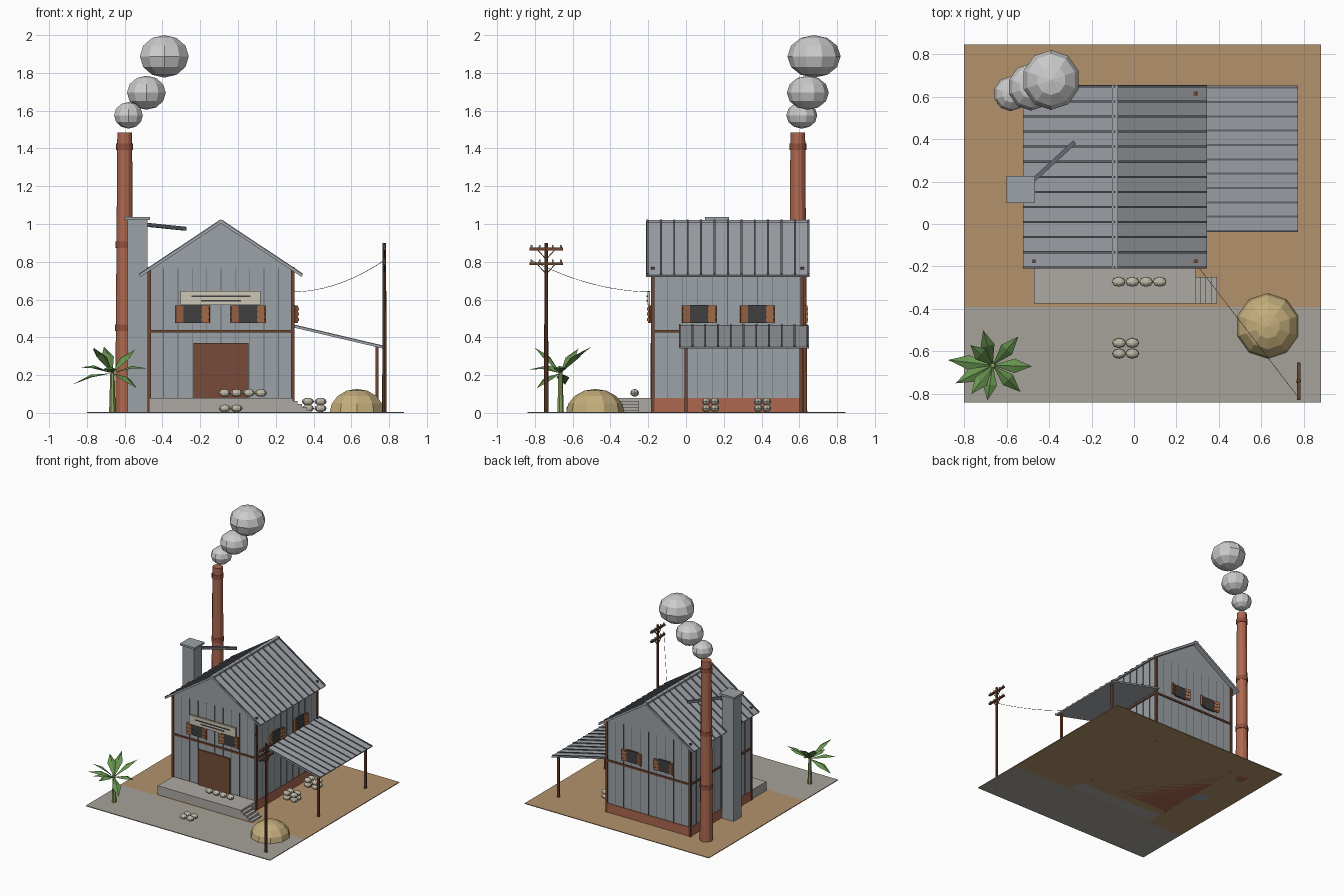
import bpy, bmesh, math
from mathutils import Matrix, Vector

if "Cube" in bpy.data.objects:
    bpy.data.objects.remove(bpy.data.objects["Cube"])

COL = dict(metal=(.33, .36, .38), roof=(.36, .38, .41), rib=(.13, .14, .16), wood=(.16, .06, .03),
           door=(.18, .07, .04), shutter=(.36, .14, .06), brick=(.42, .14, .08), band=(.28, .08, .05),
           dirt=(.45, .29, .15), stone=(.42, .40, .37), pave=(.38, .36, .32), pane=(.05, .05, .05),
           sign=(.62, .57, .47), hay=(.55, .42, .20), sack=(.52, .48, .38), smoke=(.55, .54, .53),
           leaf=(.14, .30, .08), stem=(.26, .36, .12), wire=(.05, .05, .05))
MATS = {}
for key, c in COL.items():
    MATS[key] = bpy.data.materials.new(key)
    MATS[key].diffuse_color = (*c, 1)


class Part:
    """One named object collecting several simple solids."""
    def __init__(self, name, mat):
        self.name, self.mat, self.bm = name, mat, bmesh.new()

    def box(self, lo, hi, m=Matrix()):
        lo, hi = Vector(lo), Vector(hi)
        bmesh.ops.create_cube(self.bm, size=1, matrix=m @ Matrix.Translation((lo + hi) / 2) @ Matrix.Diagonal((*(hi - lo), 1)))
        return self

    def beam(self, p, q, w, h):
        p, q = Vector(p), Vector(q)
        d = (q - p).normalized()
        s = d.cross((0, 0, 1)) if abs(d.z) < .99 else Vector((1, 0, 0))
        s.normalize()
        m = Matrix((d, s, d.cross(s))).transposed().to_4x4()
        bmesh.ops.create_cube(self.bm, size=1, matrix=Matrix.Translation((p + q) / 2) @ m @ Matrix.Diagonal(((q - p).length, w, h, 1)))
        return self

    def tube(self, x, y, z0, z1, r0, r1, n=12):
        bmesh.ops.create_cone(self.bm, cap_ends=True, segments=n, radius1=r0, radius2=r1, depth=z1 - z0,
                              matrix=Matrix.Translation((x, y, (z0 + z1) / 2)))
        return self

    def ball(self, c, r, u=10, v=6):
        bmesh.ops.create_uvsphere(self.bm, u_segments=u, v_segments=v, radius=1,
                                  matrix=Matrix.Translation(c) @ Matrix.Diagonal((*r, 1)))
        return self

    def prism(self, pts, y0, y1):
        f = self.bm.faces.new([self.bm.verts.new((x, y0, z)) for x, z in pts])
        g = bmesh.ops.extrude_face_region(self.bm, geom=[f])['geom']
        bmesh.ops.translate(self.bm, vec=(0, y1 - y0, 0), verts=[v for v in g if isinstance(v, bmesh.types.BMVert)])
        return self

    def done(self):
        bmesh.ops.recalc_face_normals(self.bm, faces=self.bm.faces)
        me = bpy.data.meshes.new(self.name)
        self.bm.to_mesh(me)
        me.materials.append(MATS[self.mat])
        ob = bpy.data.objects.new(self.name, me)
        bpy.context.collection.objects.link(ob)


X0, X1, Y0, Y1, XM = -.47, .29, -.175, .615, -.09
SL = .663
top = lambda x: 1.008 - SL * abs(x - XM)     # underside of the roof

# ground
Part('dirt_yard', 'dirt').box((-.8, -.39, 0), (.88, .845, .006)).done()
Part('paved_road', 'pave').box((-.8, -.84, 0), (.88, -.39, .006)).done()

# building body
Part('brick_base', 'brick').box((X0 - .005, Y0 - .005, 0), (X1 + .005, Y1 + .005, .08)).done()
Part('walls', 'metal').prism([(X0, .08), (X1, .08), (X1, top(X1)), (XM, top(XM)), (X0, top(X0))], Y0, Y1).done()

# sheet seams on the walls
seams = Part('wall_seams', 'rib')
for i in range(1, 10):
    x = X0 + (X1 - X0) * i / 10
    y = Y0 + (Y1 - Y0) * i / 10
    for yy in (Y0, Y1):
        seams.box((x - .002, yy - .003, .08), (x + .002, yy + .003, .765))
    for xx in (X0, X1):
        seams.box((xx - .003, y - .002, .08), (xx + .003, y + .002, .755))
seams.done()

# timber frame
frame = Part('timber_frame', 'wood')
for x in (X0, X1):
    for y in (Y0, Y1):
        frame.box((x - .009, y - .009, .0), (x + .009, y + .009, .772))
    frame.box((x - .008, Y0, .425), (x + .008, Y1, .44))
for y in (Y0, Y1):
    frame.box((X0, y - .008, .425), (X1, y + .008, .44))
frame.done()

# main roof with ribs, edge trim and ridge cap
roof, ribs = Part('main_roof', 'roof'), Part('main_roof_ribs', 'rib')
for s in (-1, 1):
    a, b = Vector((XM, 0, 1.01)), Vector((XM + s * .43, 0, 1.01 - SL * .43))
    mid = Vector((0, .222, 0))
    roof.beam(a + mid, b + mid, .865, .012)
    for i in range(13):
        off = Vector((0, -.204 + .071 * i, .008))
        ribs.beam(a + off, b + off, .01, .012)
roof.box((XM - .014, -.21, 1.008), (XM + .014, .655, 1.022)).done()
ribs.done()

# lean-to roof and posts
a, b = Vector((X1, 0, .458)), Vector((.77, 0, .345))
mid = Vector((0, .307, 0))
Part('lean_to_roof', 'roof').beam(a + mid, b + mid, .69, .01).done()
ribs = Part('lean_to_ribs', 'rib')
for i in range(11):
    off = Vector((0, -.033 + .0675 * i, .006))
    ribs.beam(a + off, b + off, .009, .01)
ribs.done()
posts = Part('lean_to_posts', 'wood')
for y in (0, .61):
    posts.box((.728, y - .008, 0), (.744, y + .008, .35))
posts.done()

# front platform, steps, door and sign board
Part('platform', 'stone').box((X0, -.375, 0), (X1, Y0, .08)).done()
steps = Part('steps', 'stone')
for i in range(4):
    steps.box((X1 + .025 * i, -.375, 0), (X1 + .025 * (i + 1), -.25, .064 - .016 * i))
steps.done()
Part('door', 'door').box((-.235, Y0 - .012, .08), (.055, Y0, .37)).done()
Part('sign_board', 'sign').box((-.305, Y0 - .03, .57), (.12, Y0 - .015, .645)).done()
Part('sign_stripes', 'wire').box((-.245, Y0 - .033, .613), (.065, Y0 - .03, .621)) \
    .box((-.195, Y0 - .033, .59), (.015, Y0 - .03, .598)).done()

# shuttered windows on three sides
panes, shutters = Part('window_panes', 'pane'), Part('window_shutters', 'shutter')
for x, y, ang in ((-.24, Y0, 0), (.053, Y0, 0), (X1, .07, 90), (X1, .377, 90), (-.24, Y1, 180), (.053, Y1, 180)):
    m = Matrix.Translation((x, y, .523)) @ Matrix.Rotation(math.radians(ang), 4, 'Z')
    panes.box((-.05, -.012, -.048), (.05, .004, .048), m)
    for s in (-1, 1):
        h = m @ Matrix.Translation((s * .051, -.008, 0)) @ Matrix.Rotation(-s * math.radians(20), 4, 'Z')
        e = sorted((0, s * .042))
        shutters.box((e[0], -.005, -.046), (e[1], .005, .046), h)
        for z in (-.028, 0, .028):
            shutters.box((e[0], -.01, z - .008), (e[1], -.004, z + .008), h)
panes.done()
shutters.done()

# brick chimney with bands and smoke
Part('chimney', 'brick').tube(-.6, .592, 0, 1.485, .05, .039).done()
bands = Part('chimney_bands', 'band')
for z, r in ((.45, .051), (.89, .048), (1.41, .045)):
    bands.tube(-.6, .592, z - .017, z + .017, r, r)
bands.done()
Part('smoke_puffs', 'smoke').ball((-.58, .613, 1.575), (.08, .082, .07)) \
    .ball((-.485, .645, 1.695), (.108, .111, .09)).ball((-.39, .678, 1.8875), (.136, .141, .1125)).done()

# square vent shaft and its pipe
Part('vent_shaft', 'metal').box((-.585, .11, 0), (-.478, .215, 1.02)).box((-.6, .1, 1.02), (-.465, .227, 1.036)).done()
Part('vent_pipe', 'rib').beam((-.475, .205, .995), (-.28, .385, .975), .02, .02).done()

# sacks
sacks = Part('sacks', 'sack')
spots = [(x, -.272, .106) for x in (-.072, -.008, .057, .121)]
spots += [(x, y, .024) for x in (-.07, -.008) for y in (-.56, -.61)]
spots += [(x, yc + d, z) for x in (.37, .437) for yc in (.13, .405) for d in (-.023, .023) for z in (.024, .06)]
for p in spots:
    sacks.ball(p, (.032, .023, .02), 8, 6)
sacks.done()

# hay heap: upper half of a low-poly ball
hay = Part('hay_heap', 'hay').ball((.63, -.48, 0), (.152, .155, .127), 10, 8)
bmesh.ops.bisect_plane(hay.bm, geom=hay.bm.verts[:] + hay.bm.edges[:] + hay.bm.faces[:],
                       plane_co=(0, 0, .001), plane_no=(0, 0, -1), clear_outer=True)
hay.done()

# utility pole with crossarms, insulators and sagging wire
px, py = .775, -.74
pole = Part('utility_pole', 'wood').tube(px, py, 0, .9, .012, .009, 8)
pins = Part('insulators', 'sign')
for z in (.868, .79):
    pole.box((px - .008, -.828, z - .007), (px + .008, -.652, z + .007))
    for s in (-1, 1):
        pole.beam((px, py, z - .055), (px, py + s * .05, z), .005, .005)
        for d in (.035, .078):
            pins.tube(px, py + s * d, z + .007, z + .021, .005, .004, 6)
pole.done()
pins.done()
wire = Part('wire', 'wire')
p, q = Vector((px, -.818, .808)), Vector((X1, Y0 - .01, .64))
pts = [p.lerp(q, i / 12) - Vector((0, 0, .16 * (i / 12) * (1 - i / 12))) for i in range(13)]
for u, v in zip(pts, pts[1:]):
    wire.beam(u, v, .002, .002)
wire.done()

# broad-leaved plant: folded diamond leaves
Part('plant_stem', 'stem').tube(-.665, -.665, 0, .23, .018, .011, 7).done()
leaves = Part('plant_leaves', 'leaf')
base = Vector((-.665, -.665, .21))
for tip in ((-.875, -.64, .15), (-.71, -.5, .35), (-.545, -.53, .335), (-.48, -.67, .235), (-.535, -.79, .13),
            (-.69, -.83, .23), (-.765, -.8, .345), (-.84, -.75, .24), (-.77, -.57, .34)):
    tip = Vector(tip)
    side = (tip - base).cross((0, 0, 1)).normalized() * .034
    midp = base.lerp(tip, .55) + Vector((0, 0, .025))
    v = [leaves.bm.verts.new(c) for c in (base, midp + side - Vector((0, 0, .014)), tip, midp - side - Vector((0, 0, .014)), midp)]
    for i in range(4):
        leaves.bm.faces.new((v[i], v[(i + 1) % 4], v[4]))
leaves.done()

for m in bpy.data.materials:
    if m.users and not m.is_grease_pencil:
        m.use_nodes = True
        m.node_tree.nodes["Principled BSDF"].inputs["Base Color"].default_value = m.diffuse_color
